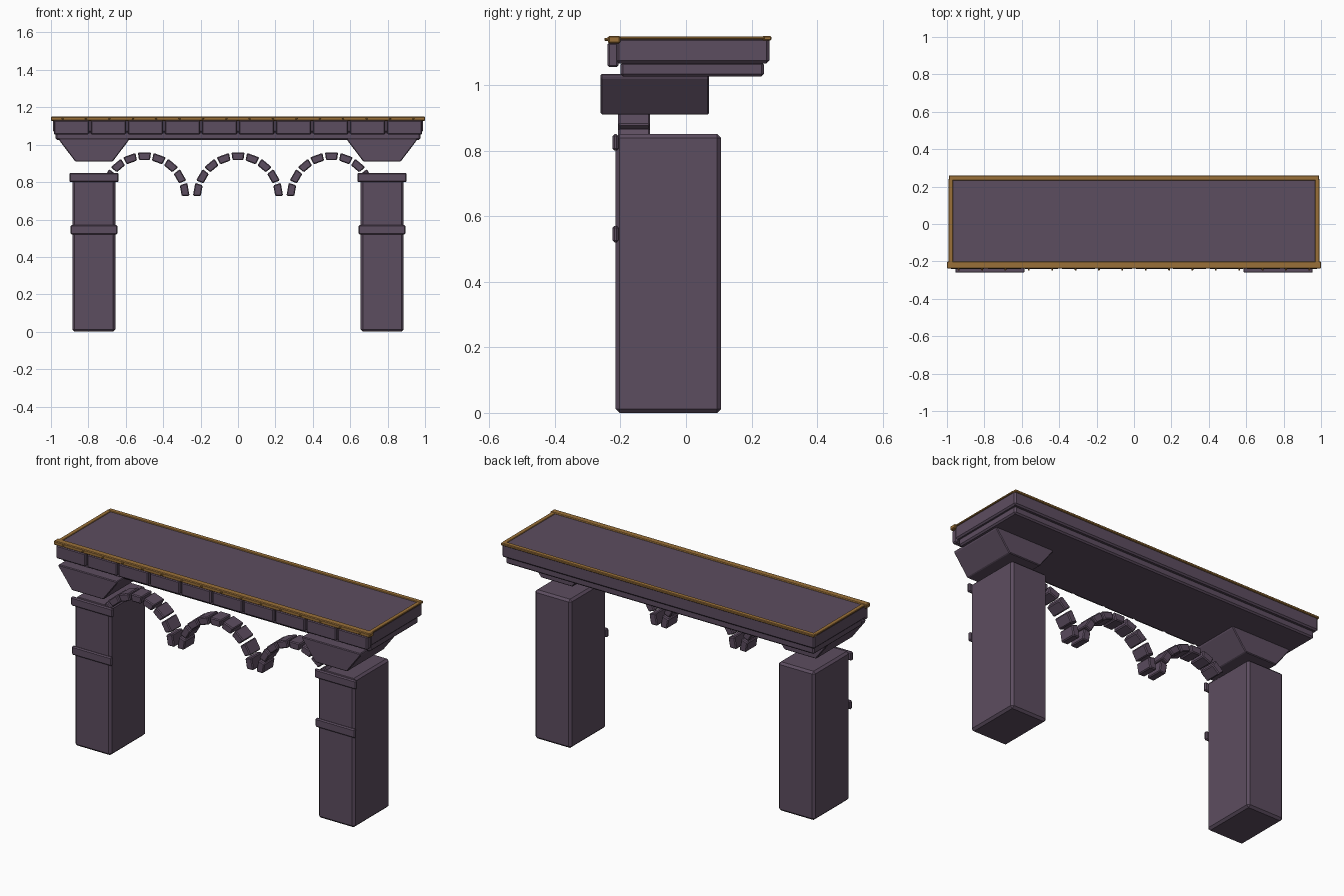
import bpy
import bmesh
import math
from mathutils import Matrix, Vector

cube = bpy.data.objects.get("Cube")
if cube:
    bpy.data.objects.remove(cube, do_unlink=True)


def material(name, rgb):
    mat = bpy.data.materials.new(name)
    mat.use_nodes = True
    mat.diffuse_color = (*rgb, 1)
    mat.node_tree.nodes["Principled BSDF"].inputs["Base Color"].default_value = (*rgb, 1)
    return mat


STONE = material("dusky purple stone", (0.108, 0.074, 0.116))
GOLD = material("aged gold", (0.32, 0.16, 0.04))


def finish(name, bm, mat, bevel):
    bmesh.ops.recalc_face_normals(bm, faces=bm.faces)
    mesh = bpy.data.meshes.new(name)
    bm.to_mesh(mesh)
    bm.free()
    mesh.materials.append(mat)
    obj = bpy.data.objects.new(name, mesh)
    bpy.context.collection.objects.link(obj)
    if bevel:
        mod = obj.modifiers.new("Worn edges", "BEVEL")
        mod.width = bevel
        mod.segments = 1
        mod.limit_method = "ANGLE"
    return obj


def box(name, x, y, z, mat=STONE, bevel=0.006):
    """Box from (min, max) ranges on each axis."""
    bm = bmesh.new()
    size = [b - a for a, b in (x, y, z)]
    mid = [(a + b) / 2 for a, b in (x, y, z)]
    bmesh.ops.create_cube(bm, size=1, matrix=Matrix.Translation(mid) @ Matrix.Diagonal((*size, 1)))
    return finish(name, bm, mat, bevel)


def prism(name, outline, y, bevel):
    """Extrude an x-z outline through a range of y."""
    bm = bmesh.new()
    face = bm.faces.new([bm.verts.new((px, y[0], pz)) for px, pz in outline])
    extruded = bmesh.ops.extrude_face_region(bm, geom=[face])["geom"]
    verts = [v for v in extruded if isinstance(v, bmesh.types.BMVert)]
    bmesh.ops.translate(bm, verts=verts, vec=(0, y[1] - y[0], 0))
    return finish(name, bm, STONE, bevel)


# Pillars with front bands and flared capitals
for side, label in ((-1, "right"), (1, "left")):
    c = side * 0.77
    box(f"{label}_pillar", (c - 0.115, c + 0.115), (-0.215, 0.107), (0, 0.85), bevel=0.012)
    box(f"{label}_top_band", (c - 0.132, c + 0.132), (-0.224, -0.206), (0.80, 0.85))
    box(f"{label}_middle_band", (c - 0.126, c + 0.126), (-0.224, -0.206), (0.52, 0.57))
    flare = [(c - 0.10, 0.91), (c + 0.10, 0.91), (c + 0.185, 1.022),
             (c + 0.185, 1.034), (c - 0.185, 1.034), (c - 0.185, 1.022)]
    prism(f"{label}_capital", flare, (-0.26, 0.07), 0.004)

# Three arches of separate wedge stones
STONES, RADIUS, HALF_DEPTH, ARCH_Z = 9, 0.22, 0.021, 0.72
step = math.pi / STONES
for arch, centre in enumerate((-0.5, 0, 0.5)):
    for i in range(STONES):
        mid, half = (i + 0.5) * step, step * 0.42
        corners = ((RADIUS - HALF_DEPTH, mid - half), (RADIUS + HALF_DEPTH, mid - half),
                   (RADIUS + HALF_DEPTH, mid + half), (RADIUS - HALF_DEPTH, mid + half))
        outline = [(centre + r * math.cos(a), ARCH_Z + r * math.sin(a)) for r, a in corners]
        prism(f"arch_{arch + 1}_stone_{i + 1}", outline, (-0.207, -0.11), 0.005)

# Deck slabs
box("lower_slab", (-0.975, 0.975), (-0.20, 0.238), (1.026, 1.07), bevel=0.008)
box("deck_slab", (-0.988, 0.988), (-0.213, 0.254), (1.066, 1.144), bevel=0.008)

# Row of facing blocks along the front edge
BLOCKS = 10
pitch = 1.98 / BLOCKS
for i in range(BLOCKS):
    x = (i + 0.5) * pitch - 0.99
    box(f"facing_block_{i + 1}", (x - 0.094, x + 0.094), (-0.24, -0.206), (1.054, 1.13))

# Gold edging
box("front_trim", (-1, 1), (-0.238, -0.20), (1.127, 1.15), GOLD, 0.004)
box("back_trim", (-0.99, 0.99), (0.232, 0.26), (1.135, 1.149), GOLD, 0.003)
for side, label in ((-1, "right"), (1, "left")):
    a, b = sorted((side * 0.968, side * 0.992))
    box(f"{label}_trim", (a, b), (-0.21, 0.24), (1.139, 1.148), GOLD, 0.002)

# Rivets on the front trim
for i in range(16):
    bm = bmesh.new()
    place = Matrix.Translation(Vector(((i - 7.5) * 0.125, -0.241, 1.139)))
    turn = Matrix.Rotation(math.pi / 2, 4, "X")
    bmesh.ops.create_cone(bm, cap_ends=True, segments=8, radius1=0.006, radius2=0.004,
                          depth=0.014, matrix=place @ turn)
    finish(f"rivet_{i + 1}", bm, GOLD, 0)
